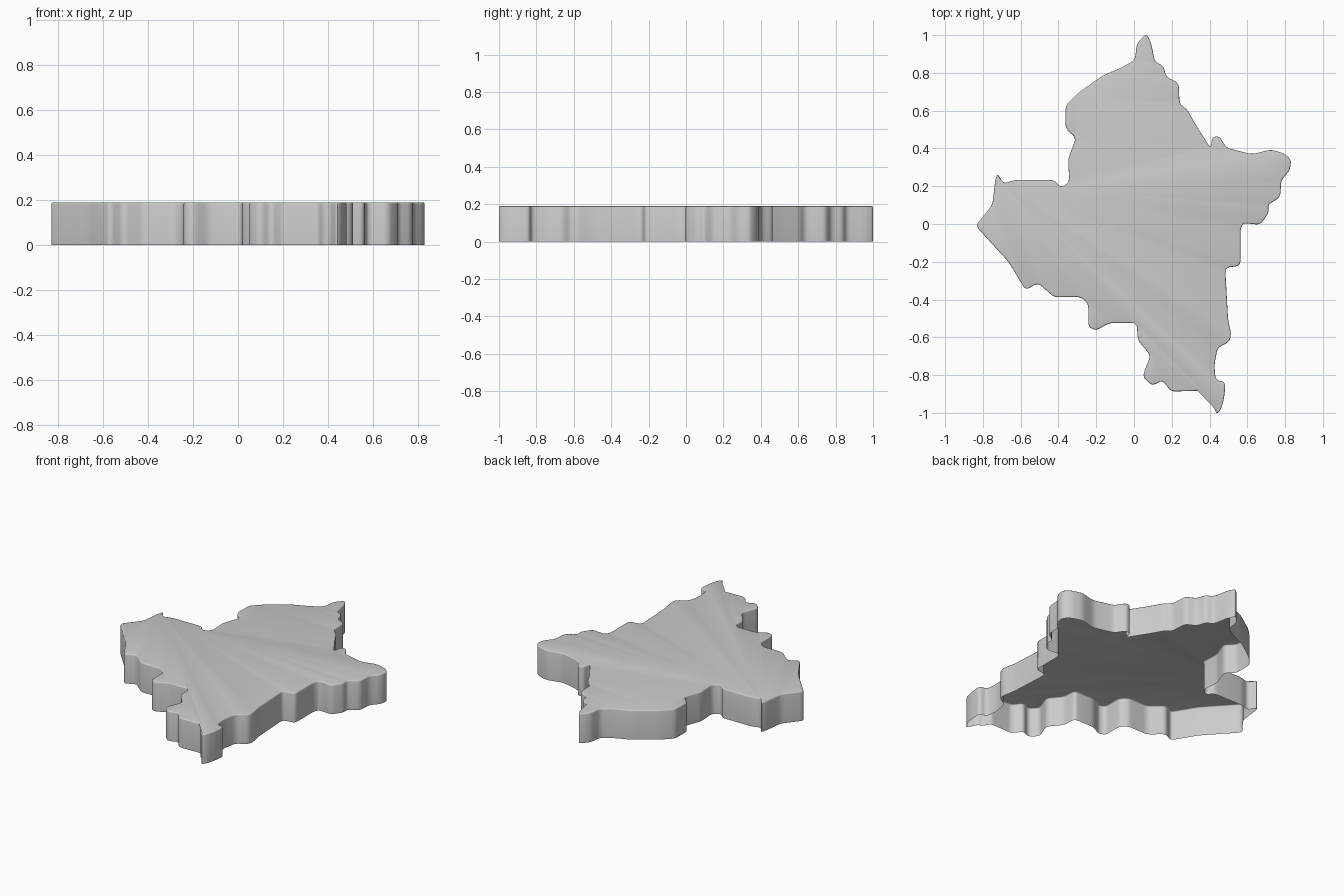
import bpy, bmesh
from mathutils import Vector

if "Cube" in bpy.data.objects:
    bpy.data.objects.remove(bpy.data.objects["Cube"])

HEIGHT, ROUND, CORNER = 0.19, 0.007, 0.025

# Corner points of the irregular plate, clockwise from the top tip
OUTLINE = [
    (.065, 1.0), (.09, .95), (.11, .85), (.155, .83), (.17, .77), (.235, .74),
    (.24, .63), (.28, .60), (.325, .52), (.405, .395), (.41, .455), (.45, .46),
    (.485, .40), (.62, .365), (.72, .39), (.79, .37), (.828, .335), (.82, .28),
    (.775, .23), (.77, .14), (.705, .10), (.71, .06), (.665, -.005), (.575, .005),
    (.56, -.03), (.56, -.22), (.48, -.23), (.495, -.50), (.512, -.58), (.50, -.62),
    (.44, -.65), (.423, -.74), (.43, -.82), (.482, -.83), (.475, -.91), (.46, -.97),
    (.435, -1.0), (.41, -.935), (.375, -.92), (.355, -.875), (.195, -.88),
    (.15, -.82), (.095, -.85), (.045, -.80), (.087, -.69), (.02, -.61), (.015, -.52),
    (-.13, -.52), (-.2, -.56), (-.24, -.54), (-.24, -.42), (-.28, -.383),
    (-.42, -.385), (-.505, -.31), (-.57, -.348), (-.66, -.2), (-.833, -.01),
    (-.745, .1), (-.73, .23), (-.718, .265), (-.685, .21), (-.63, .23), (-.42, .23),
    (-.385, .19), (-.34, .22), (-.347, .34), (-.305, .45), (-.36, .50), (-.36, .62),
    (-.29, .69), (-.16, .78), (-.065, .82), (.005, .86), (.015, .945),
]


def rounded(points, radius, steps=4):
    """Replace every corner with a small curve."""
    pts = [Vector(p) for p in points]
    out = []
    for i, p in enumerate(pts):
        a, b = pts[i - 1] - p, pts[(i + 1) % len(pts)] - p
        s = p + a.normalized() * min(radius, a.length * 0.4)
        e = p + b.normalized() * min(radius, b.length * 0.4)
        for k in range(steps + 1):
            t = k / steps
            out.append(s * (1 - t) ** 2 + p * 2 * t * (1 - t) + e * t * t)
    return out


def fit(points, size_x, size_y):
    """Centre the outline and scale it to the wanted size."""
    xs, ys = [p.x for p in points], [p.y for p in points]
    cx, cy = (max(xs) + min(xs)) / 2, (max(ys) + min(ys)) / 2
    sx, sy = size_x / (max(xs) - min(xs)), size_y / (max(ys) - min(ys))
    return [((p.x - cx) * sx, (p.y - cy) * sy) for p in points]


# Plate: top face and side walls, open underneath
loop = fit(rounded(OUTLINE, CORNER), 1.66, 2.0)[::-1]
bm = bmesh.new()
top = bm.faces.new([bm.verts.new((x, y, HEIGHT)) for x, y in loop])
rim = list(top.edges)
walls = bmesh.ops.extrude_edge_only(bm, edges=rim)["geom"]
for v in walls:
    if isinstance(v, bmesh.types.BMVert):
        v.co.z = 0
bmesh.ops.recalc_face_normals(bm, faces=bm.faces)
top.normal_update()
if top.normal.z < 0:
    bmesh.ops.reverse_faces(bm, faces=bm.faces)

# Softened top rim
bmesh.ops.bevel(bm, geom=rim, offset=ROUND, segments=3, profile=0.5,
                affect='EDGES', clamp_overlap=False)

mesh = bpy.data.meshes.new("plate_shell")
bm.to_mesh(mesh)
bm.free()
plate = bpy.data.objects.new("plate_shell", mesh)
bpy.context.collection.objects.link(plate)
bpy.context.view_layer.objects.active = plate
plate.select_set(True)
bpy.ops.object.shade_smooth_by_angle(angle=0.7)
